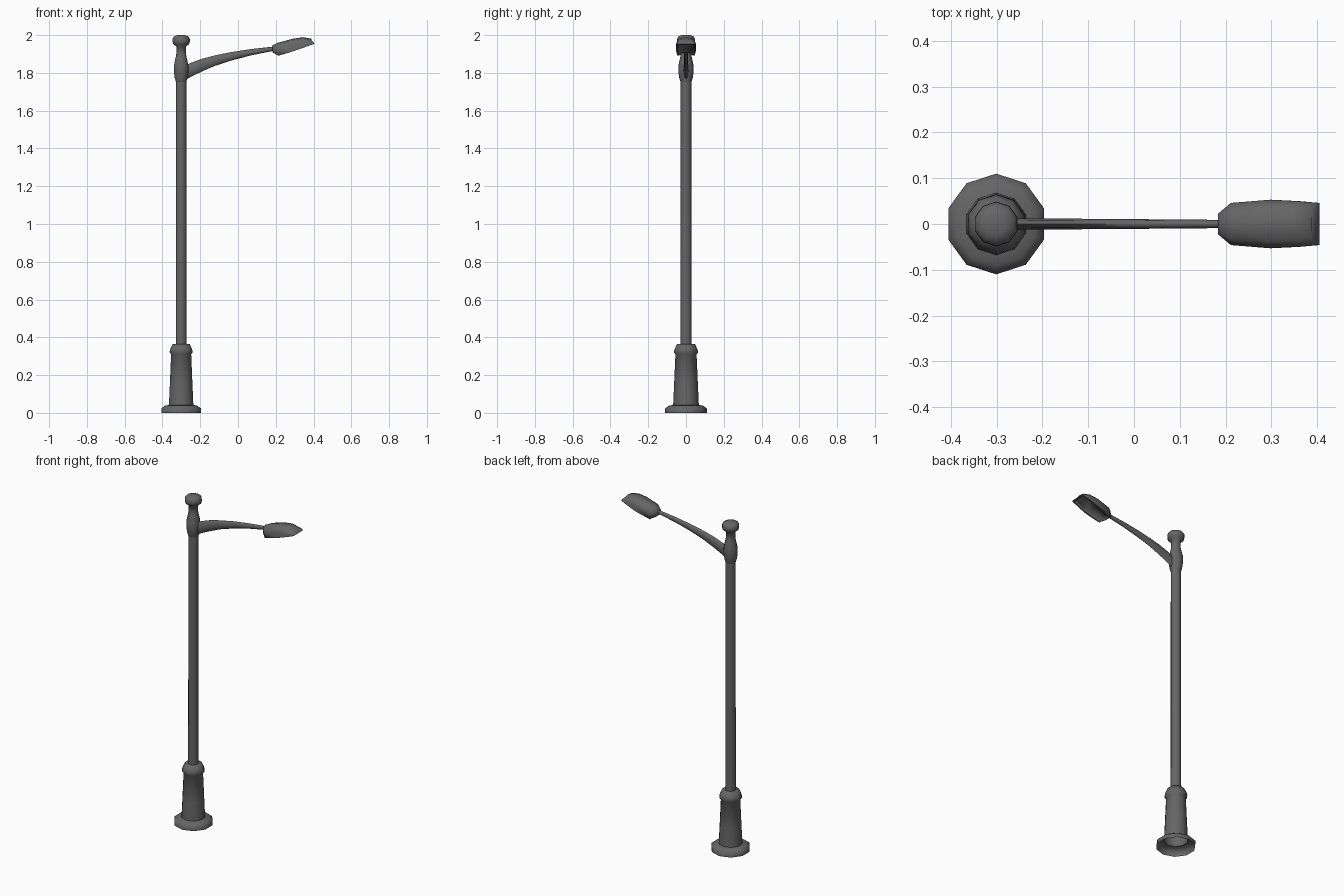
import bpy, bmesh, math

if "Cube" in bpy.data.objects:
    bpy.data.objects.remove(bpy.data.objects["Cube"])

PX = -0.301   # pole axis
SIDES = 10

# Dark grey paint
paint = bpy.data.materials.new("dark_grey_paint")
paint.diffuse_color = (0.13, 0.13, 0.13, 1)
paint.use_nodes = True
paint.node_tree.nodes["Principled BSDF"].inputs["Base Color"].default_value = paint.diffuse_color


def finish(bm, name, angle=75):
    bmesh.ops.recalc_face_normals(bm, faces=bm.faces)
    me = bpy.data.meshes.new(name)
    bm.to_mesh(me)
    bm.free()
    me.materials.append(paint)
    me.shade_smooth()
    me.set_sharp_from_angle(angle=math.radians(angle))
    ob = bpy.data.objects.new(name, me)
    bpy.context.collection.objects.link(ob)
    return ob


def bridge(bm, a, b):
    n = len(a)
    return [bm.faces.new((a[i], a[(i + 1) % n], b[(i + 1) % n], b[i])) for i in range(n)]


def lathe(name, profile, cap_top=False):
    bm = bmesh.new()
    rings = []
    for r, z in profile:
        ring = []
        for i in range(SIDES):
            t = math.pi / 2 + 2 * math.pi * i / SIDES
            ring.append(bm.verts.new((PX + r * math.cos(t), r * math.sin(t), z)))
        rings.append(ring)
    for a, b in zip(rings, rings[1:]):
        bridge(bm, a, b)
    if cap_top:
        bm.faces.new(rings[-1])
    return finish(bm, name)


# Hollow flared base with collar, open underneath
lathe("base", [(0.11, 0), (0.11, 0.024), (0.09, 0.038), (0.068, 0.042), (0.063, 0.15),
               (0.056, 0.31), (0.065, 0.322), (0.06, 0.338), (0.048, 0.364), (0.03, 0.366)])

# Long straight shaft
lathe("pole", [(0.03, 0.366), (0.029, 1.752)])

# Swollen arm socket, neck and mushroom cap
lathe("pole_head", [(0.029, 1.752), (0.036, 1.775), (0.041, 1.81), (0.039, 1.845),
                    (0.03, 1.885), (0.027, 1.90), (0.027, 1.94), (0.044, 1.952),
                    (0.049, 1.966), (0.048, 1.98), (0.04, 1.993), (0.022, 2.0)], True)

# Curved tapering arm: x, bottom z, top z, half width
bm = bmesh.new()
rings = []
for x, zb, zt, w in [(-0.29, 1.755, 1.835, 0.013), (-0.25, 1.779, 1.853, 0.0125),
                     (-0.19, 1.808, 1.875, 0.012), (-0.12, 1.838, 1.893, 0.0115),
                     (-0.03, 1.867, 1.911, 0.011), (0.07, 1.893, 1.926, 0.01),
                     (0.195, 1.918, 1.94, 0.009)]:
    zc, h = (zb + zt) / 2, (zt - zb) / 2
    rings.append([bm.verts.new((x, w * math.cos(k * math.pi / 4), zc + h * math.sin(k * math.pi / 4)))
                  for k in range(8)])
for a, b in zip(rings, rings[1:]):
    bridge(bm, a, b)
bm.faces.new(rings[0])
bm.faces.new(rings[-1])
finish(bm, "arm")

# Lamp housing: x at bottom, x at top, bottom z, side z, top z, half width
bm = bmesh.new()
rings = []
for xb, xt, zb, zs, zt, w in [(0.183, 0.183, 1.908, 1.926, 1.946, 0.022),
                              (0.212, 0.21, 1.892, 1.93, 1.959, 0.046),
                              (0.30, 0.29, 1.917, 1.95, 1.981, 0.053),
                              (0.36, 0.345, 1.938, 1.962, 1.989, 0.05),
                              (0.405, 0.388, 1.954, 1.963, 1.981, 0.046)]:
    xm = xb * 0.7 + xt * 0.3
    pts = [(xb, -w, zb), (xb, w, zb), (xm, w, zs), (xt, 0.72 * w, zt - 0.006), (xt, 0, zt),
           (xt, -0.72 * w, zt - 0.006), (xm, -w, zs)]
    rings.append([bm.verts.new(p) for p in pts])
under = []
for a, b in zip(rings, rings[1:]):
    under.append(bridge(bm, a, b)[0])
bm.faces.new(rings[0])
bm.faces.new(rings[-1])
bmesh.ops.recalc_face_normals(bm, faces=bm.faces)
# Recessed underside
bmesh.ops.inset_region(bm, faces=under, thickness=0.008, use_even_offset=True)
bmesh.ops.inset_region(bm, faces=under, thickness=0.004, depth=-0.015, use_even_offset=True)
finish(bm, "lamp_housing")
